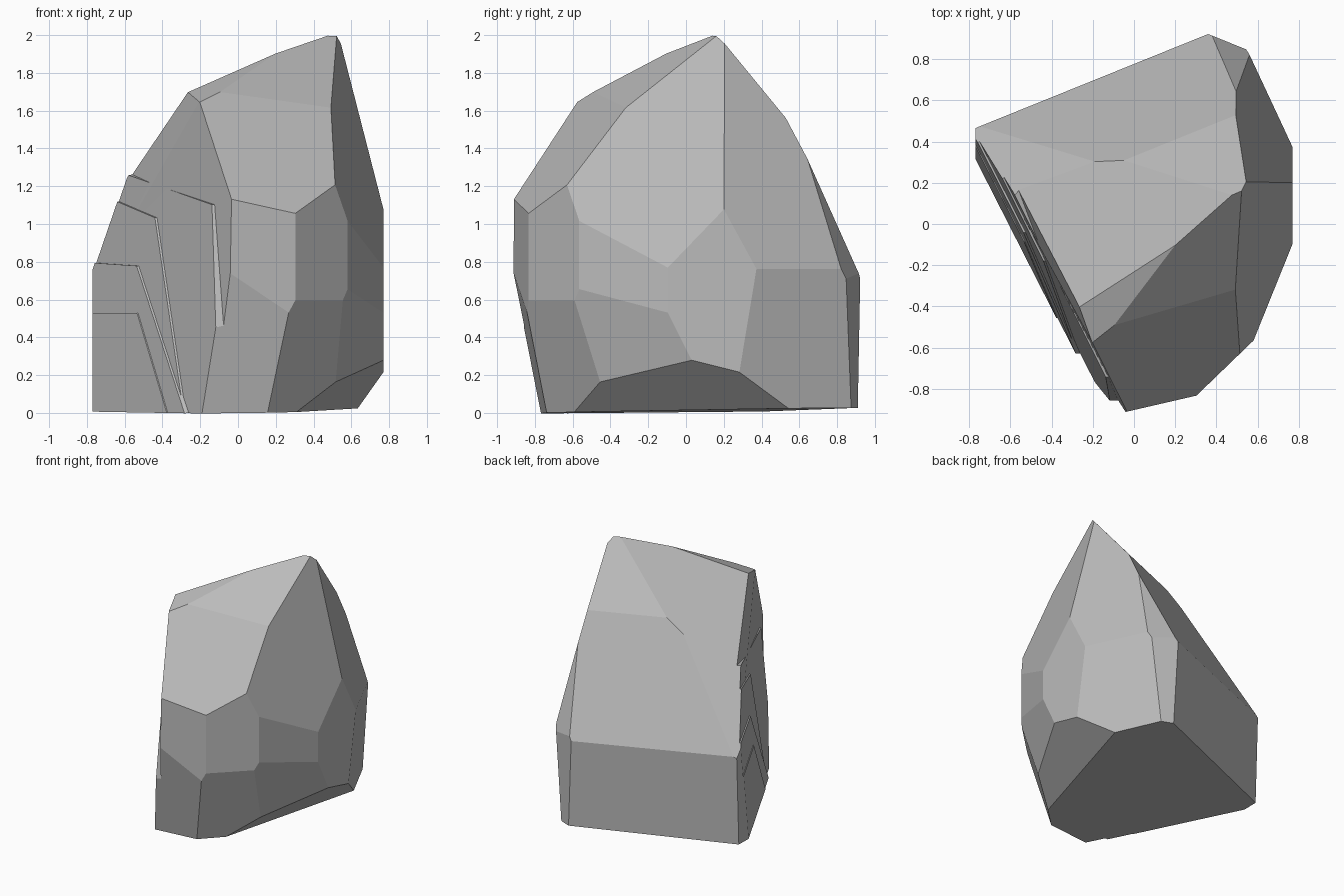
import bpy
import bmesh
from math import radians
from mathutils import Euler, Vector

cube = bpy.data.objects.get("Cube")
if cube:
    bpy.data.objects.remove(cube, do_unlink=True)

stone = bpy.data.materials.new("stone_grey")
stone.use_nodes = True
GREY = (0.5, 0.5, 0.5, 1)
stone.diffuse_color = GREY
shader = stone.node_tree.nodes["Principled BSDF"]
shader.inputs["Base Color"].default_value = GREY

CENTRE = Vector((0, 0, 1))


def chisel(bm, heading, lift, distance):
    """Slice off everything beyond a plane facing the given compass heading and lift."""
    normal = Vector((1, 0, 0))
    normal.rotate(Euler((0, radians(-lift), radians(heading))))
    cut = bmesh.ops.bisect_plane(
        bm, geom=bm.verts[:] + bm.edges[:] + bm.faces[:],
        plane_co=CENTRE + normal * distance, plane_no=normal, clear_outer=True)
    rim = [g for g in cut["geom_cut"] if isinstance(g, bmesh.types.BMEdge)]
    if len(rim) > 2:
        bmesh.ops.contextual_create(bm, geom=rim)


def carve(name, cuts):
    """Carve a flat-faced stone chunk out of an oversized block."""
    bm = bmesh.new()
    bmesh.ops.create_cube(bm, size=4)
    bmesh.ops.translate(bm, verts=bm.verts, vec=CENTRE)
    for cut in cuts:
        chisel(bm, *cut)
    bmesh.ops.recalc_face_normals(bm, faces=bm.faces)
    mesh = bpy.data.meshes.new(name)
    bm.to_mesh(mesh)
    bm.free()
    mesh.materials.append(stone)
    bpy.context.collection.objects.link(bpy.data.objects.new(name, mesh))


# Facets of the boulder: heading and lift in degrees, distance from the centre
facets = {
    "underside": (55, -89, 0.99),
    "under_slope": (-15, -46, 1.03),
    "left_limit": (180, 0, 0.77),
    "back_wall": (112, -2, 0.73),
    "back_slope": (112, 26, 0.52),
    "back_upper_slope": (112, 39, 0.59),
    "back_shoulder": (130, 33, 0.55),
    "back_crest": (150, 51, 0.56),
    "back_corner": (68, 0, 0.99),
    "back_corner_slope": (65, 18, 0.86),
    "crest_bevel": (242, 67, 0.83),
    "front_upper_slope": (-65, 48, 0.79),
    "front_slope": (-68, 36, 0.75),
    "front_wall": (-77, 0, 0.88),
    "front_foot": (-85, -12, 0.94),
    "front_corner": (-46, 0, 0.81),
    "front_corner_foot": (-46, -16, 0.89),
    "side_slope": (-15, 14, 0.69),
    "side_front_wall": (-22, 0, 0.75),
    "side_front_foot": (-25, -12, 0.82),
    "side_wall": (0, 0, 0.77),
    "side_back_slope": (25, 13, 0.78),
    "side_back_wall": (25, -4, 0.87),
}
shared = list(facets.values())

# Main body with its steep split side
split_side = (208, 1, 0.46)
split_top = (202, 8, 0.49)
carve("boulder", shared + [split_side, split_top])

# Stepped layers on the split side: distance, top ledge and sloping ledge
layers = {
    "upper_layer": (0.465, (-90, 80, 0.23), (-90, 10, 0.75)),
    "middle_layer": (0.475, (-90, 78, 0.07), (-90, 22, 0.18)),
    "lower_layer": (0.485, (-90, 88, -0.22), (-90, 37, -0.1)),
    "bottom_layer": (0.49, (-90, 90, -0.47), (-90, 35, -0.2)),
}
for name, (distance, top_ledge, side_ledge) in layers.items():
    carve(name, shared + [(207, 3, distance), top_ledge, side_ledge])
